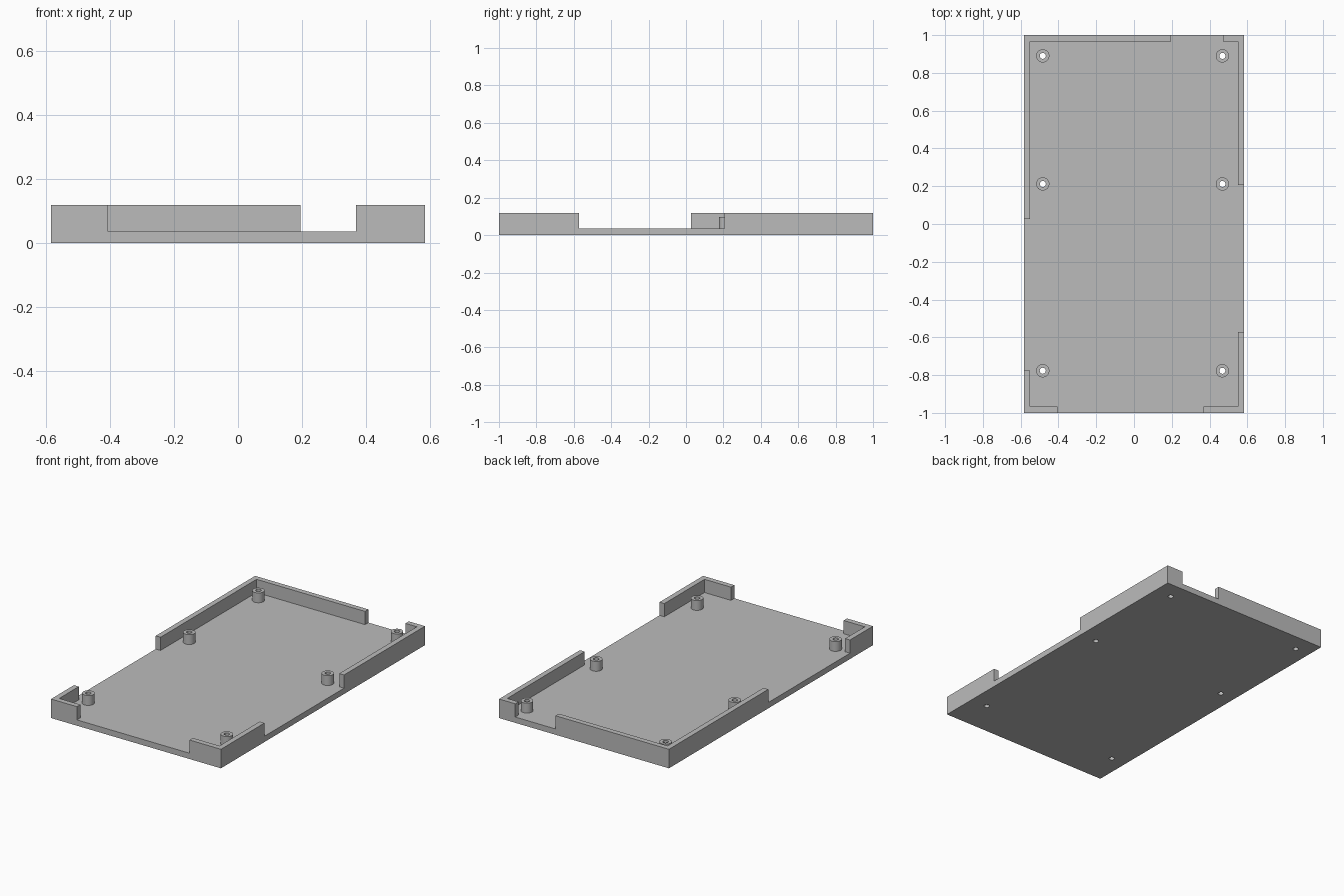
import bpy

cube = bpy.data.objects.get("Cube")
if cube:
    bpy.data.objects.remove(cube, do_unlink=True)

HALF_X, HALF_Y = 0.583, 1.0
FLOOR, RIM, POST_TOP = 0.036, 0.118, 0.097
WALL = 0.033
POST_R, HOLE_R = 0.035, 0.016

grey = bpy.data.materials.new("plain grey")
grey.use_nodes = True
color = (0.5, 0.5, 0.5, 1)
grey.diffuse_color = color
grey.node_tree.nodes["Principled BSDF"].inputs["Base Color"].default_value = color


def box(name, x0, x1, y0, y1, z0, z1):
    bpy.ops.mesh.primitive_cube_add(size=1, location=((x0 + x1) / 2, (y0 + y1) / 2, (z0 + z1) / 2))
    ob = bpy.context.object
    ob.name = name
    ob.scale = (x1 - x0, y1 - y0, z1 - z0)
    bpy.ops.object.transform_apply(location=True, rotation=False, scale=True)
    ob.data.materials.append(grey)
    return ob


def cylinder(name, x, y, r, z0, z1):
    bpy.ops.mesh.primitive_cylinder_add(vertices=32, radius=r, depth=z1 - z0,
                                        location=(x, y, (z0 + z1) / 2))
    ob = bpy.context.object
    ob.name = name
    ob.data.materials.append(grey)
    return ob


def cut(target, cutter):
    cutter.hide_render = True
    mod = target.modifiers.new("cut", 'BOOLEAN')
    mod.operation = 'DIFFERENCE'
    mod.solver = 'EXACT'
    mod.object = cutter
    bpy.context.view_layer.objects.active = target
    bpy.ops.object.modifier_apply(modifier=mod.name)
    bpy.data.objects.remove(cutter, do_unlink=True)


# Tray: solid block, hollowed out
tray = box("tray", -HALF_X, HALF_X, -HALF_Y, HALF_Y, 0, RIM)
ix, iy = HALF_X - WALL, HALF_Y - WALL
cut(tray, box("cavity", -ix, ix, -iy, iy, FLOOR, 0.3))

# Openings in the four walls, down to the floor
out = 0.1
cut(tray, box("front_gap", -0.405, 0.368, -HALF_Y - out, -iy + 0.01, FLOOR, 0.3))
cut(tray, box("back_gap", 0.195, 0.472, iy - 0.01, HALF_Y + out, FLOOR, 0.3))
cut(tray, box("left_gap", ix - 0.01, HALF_X + out, -0.573, 0.207, FLOOR, 0.3))
cut(tray, box("right_gap", -HALF_X - out, -ix + 0.01, -0.775, 0.026, FLOOR, 0.3))

# Hollow screw posts, bored through the floor
for side, x in (("right", -0.483), ("left", 0.468)):
    for row, y in (("front", -0.777), ("middle", 0.212), ("back", 0.89)):
        post = cylinder(f"{row}_{side}_post", x, y, POST_R, FLOOR, POST_TOP)
        for part in (post, tray):
            cut(part, cylinder("bore", x, y, HOLE_R, -0.1, 0.3))
        bpy.context.view_layer.objects.active = post
        bpy.ops.object.select_all(action='DESELECT')
        post.select_set(True)
        bpy.ops.object.shade_smooth_by_angle()
